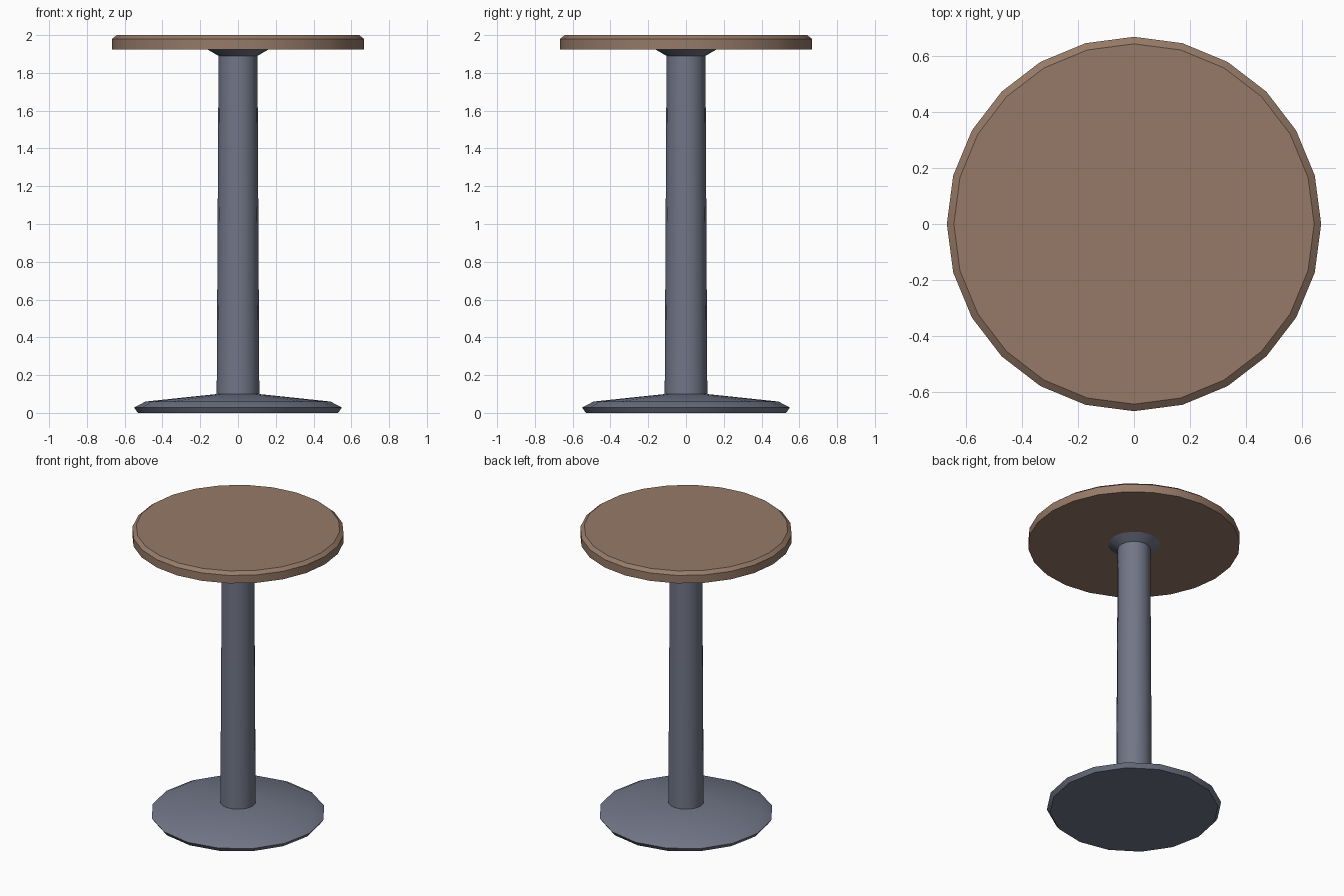
import bpy
import math

cube = bpy.data.objects.get("Cube")
if cube:
    bpy.data.objects.remove(cube, do_unlink=True)


def make_material(name, color):
    mat = bpy.data.materials.new(name)
    mat.use_nodes = True
    mat.diffuse_color = color
    bsdf = next(n for n in mat.node_tree.nodes if n.type == 'BSDF_PRINCIPLED')
    bsdf.inputs["Base Color"].default_value = color
    return mat


def lathe(name, profile, sides, mat, smooth_angle):
    """Turn a (radius, height) profile around z, capped at both ends."""
    verts, faces = [], []
    for r, z in profile:
        for i in range(sides):
            a = math.tau * i / sides
            verts.append((r * math.cos(a), r * math.sin(a), z))
    for k in range(len(profile) - 1):
        for i in range(sides):
            j = (i + 1) % sides
            low, high = k * sides, (k + 1) * sides
            faces.append((low + i, low + j, high + j, high + i))
    faces.append(tuple(reversed(range(sides))))
    faces.append(tuple(range(len(verts) - sides, len(verts))))
    mesh = bpy.data.meshes.new(name)
    mesh.from_pydata(verts, [], faces)
    mesh.materials.append(mat)
    obj = bpy.data.objects.new(name, mesh)
    bpy.context.collection.objects.link(obj)
    bpy.ops.object.select_all(action='DESELECT')
    obj.select_set(True)
    bpy.context.view_layer.objects.active = obj
    bpy.ops.object.shade_smooth_by_angle(angle=math.radians(smooth_angle))
    return obj


wood = make_material("brown wood", (0.305, 0.195, 0.136, 1))
metal = make_material("grey metal", (0.165, 0.181, 0.242, 1))

# Round top with a chamfered upper rim
lathe("tabletop", [(0.667, 1.925), (0.667, 1.98), (0.642, 2.0)], 24, wood, 30)

# Gently tapered pole and the flared collar under the top
lathe("pole", [(0.113, 0.08), (0.103, 1.9)], 16, metal, 30)
lathe("collar", [(0.103, 1.89), (0.165, 1.926)], 16, metal, 30)

# Low dished foot
lathe("foot", [(0.53, 0), (0.55, 0.028), (0.49, 0.06), (0.11, 0.1)],
      16, metal, 30)
